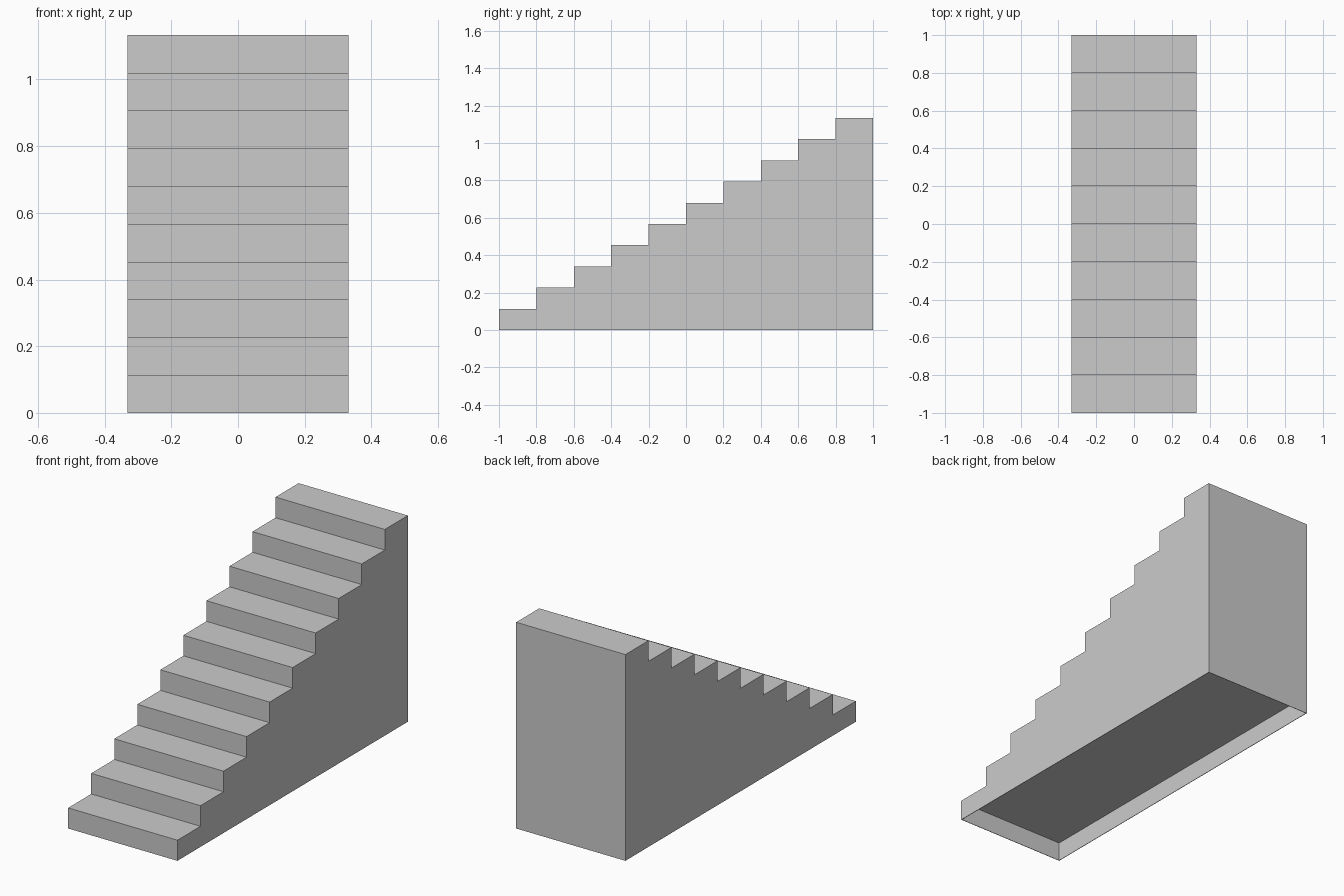
import bpy, bmesh
from mathutils import Vector

if "Cube" in bpy.data.objects:
    bpy.data.objects.remove(bpy.data.objects["Cube"])

STEPS, HALF_W, HEIGHT = 10, 0.332, 1.133
RISE, RUN = HEIGHT / STEPS, 2.0 / STEPS
RIM, RECESS = 0.004, 0.104

# stepped side profile (y, z)
profile = [(-1.0, 0.0)]
for i in range(STEPS):
    y, z = -1.0 + i * RUN, (i + 1) * RISE
    profile += [(y, z), (y + RUN, z)]
profile.append((1.0, 0.0))

# extrude the profile across the width
bm = bmesh.new()
side = bm.faces.new([bm.verts.new((-HALF_W, y, z)) for y, z in profile])
ext = bmesh.ops.extrude_face_region(bm, geom=[side])
new_verts = [g for g in ext["geom"] if isinstance(g, bmesh.types.BMVert)]
bmesh.ops.translate(bm, verts=new_verts, vec=Vector((2 * HALF_W, 0, 0)))
bmesh.ops.recalc_face_normals(bm, faces=bm.faces)

# recessed underside with a thin rim
bm.normal_update()
bottom = min(bm.faces, key=lambda f: f.normal.z * 10 + f.calc_center_median().z)
bmesh.ops.inset_region(bm, faces=[bottom], thickness=RIM)
ext = bmesh.ops.extrude_face_region(bm, geom=[bottom])
up = [g for g in ext["geom"] if isinstance(g, bmesh.types.BMVert)]
bmesh.ops.translate(bm, verts=up, vec=Vector((0, 0, RECESS)))
if bottom.is_valid:
    bmesh.ops.delete(bm, geom=[bottom], context='FACES_ONLY')
bmesh.ops.recalc_face_normals(bm, faces=bm.faces)

mesh = bpy.data.meshes.new("staircase")
bm.to_mesh(mesh)
bm.free()
bpy.context.collection.objects.link(bpy.data.objects.new("staircase", mesh))
